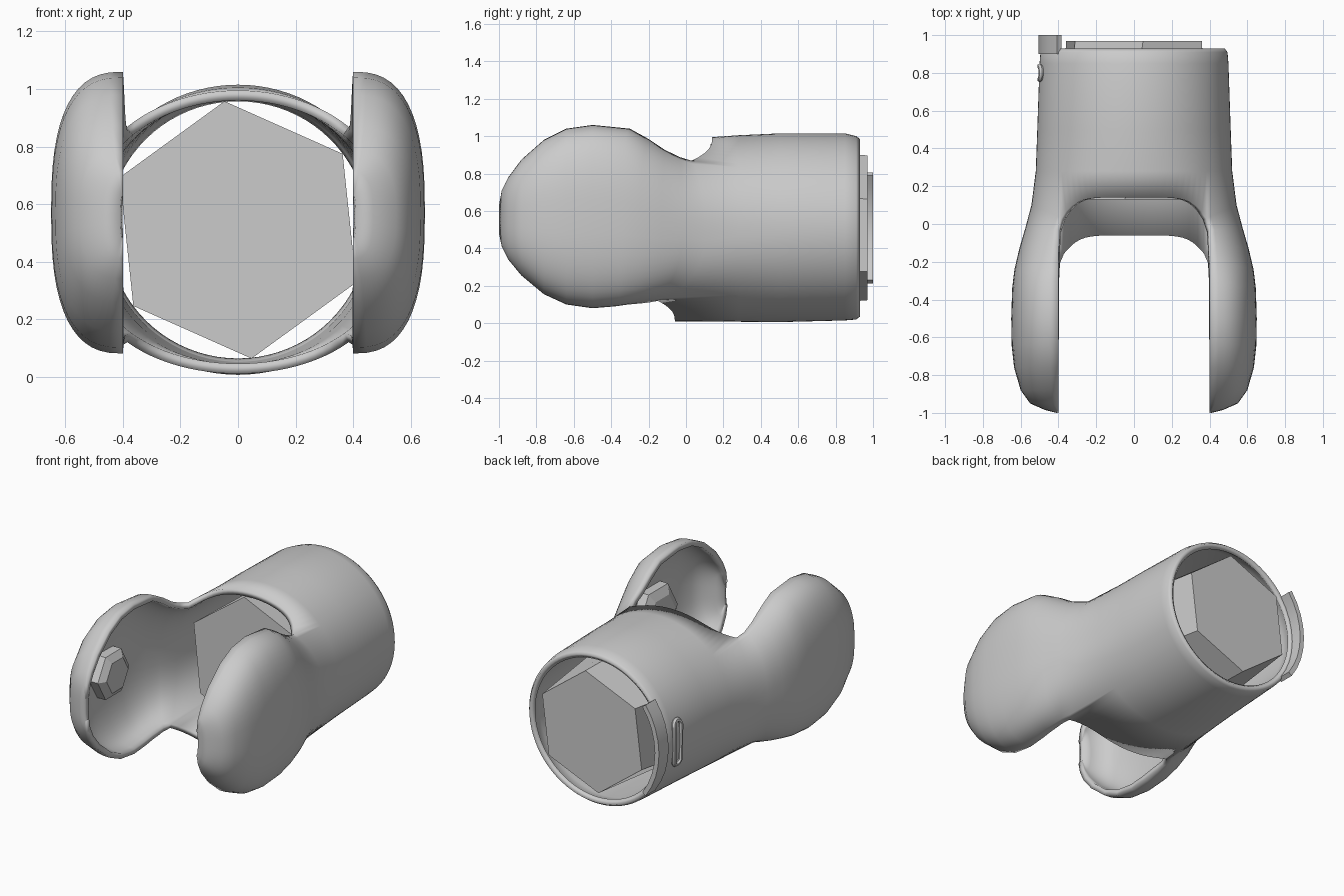
import bpy, bmesh, math
from math import sin, cos, pi, radians

if "Cube" in bpy.data.objects:
    bpy.data.objects.remove(bpy.data.objects["Cube"])

grey = bpy.data.materials.new("light_grey")
grey.use_nodes = True
colour = (0.6, 0.6, 0.6, 1)
grey.diffuse_color = colour
grey.node_tree.nodes["Principled BSDF"].inputs["Base Color"].default_value = colour

MID = 0.51  # height of the tube axis


def make(name, bm):
    bmesh.ops.recalc_face_normals(bm, faces=bm.faces)
    mesh = bpy.data.meshes.new(name)
    bm.to_mesh(mesh)
    bm.free()
    ob = bpy.data.objects.new(name, mesh)
    bpy.context.collection.objects.link(ob)
    mesh.materials.append(grey)
    return ob


def smooth(ob, angle=40):
    bpy.ops.object.select_all(action='DESELECT')
    ob.select_set(True)
    bpy.context.view_layer.objects.active = ob
    bpy.ops.object.shade_smooth_by_angle(angle=radians(angle))


def bridge(bm, a, b):
    for i in range(len(a) - 1):
        bm.faces.new((a[i], b[i], b[i + 1], a[i + 1]))


def spow(v, p):
    return math.copysign(abs(v) ** p, v)


def lean(yt, ym, yb, s):
    """Depth along a section: top, middle and bottom values."""
    return ym + ((yt if s > 0 else yb) - ym) * s * s


# Cheek sections: y at top, middle, bottom, outer x, top z, bottom z, boxiness
cheeks = [
    (-1.0, -1.0, -1.0, .41, .63, .48, 1),
    (-.985, -.985, -.985, .47, .71, .41, 1),
    (-.95, -.95, -.95, .55, .78, .34, 1),
    (-.88, -.88, -.88, .6, .875, .255, 1),
    (-.76, -.76, -.76, .635, .98, .155, 1),
    (-.64, -.64, -.64, .648, 1.04, .10, 1),
    (-.5, -.5, -.5, .65, 1.06, .08, 1),
    (-.3, -.34, -.38, .645, 1.04, .09, 1),
    (-.2, -.24, -.31, .633, .985, .10, .9),
    (-.11, -.13, -.25, .607, .925, .105, .7),
    (-.03, -.02, -.2, .575, .887, .11, .4),
]
# Tube sections: y, outer x, top z, bottom z, top and bottom roundness power
tube = [
    (None, .543, .995, .01, .85, .72),
    (.28, .52, 1.005, .008, .92, .85),
    (.5, .512, 1.015, .006, .97, .95),
    (.85, .5, 1.015, .015, 1, 1),
    (.91, .495, 1.0, .02, 1, 1),
    (.93, .48, .985, .035, 1, 1),
]
STEPS, CAP, EDGE = 28, 12, .385

bm = bmesh.new()
cheek_rows = []
for yt, ym, yb, w, zt, zb, box in cheeks:
    row = []
    limit = math.acos(.4 / w)
    for i in range(STEPS + 1):
        s = 1 - 2 * i / STEPS
        a, t = s * pi / 2, s * limit
        bx = .4 + (w - .4) * max(cos(a), 0) ** .76
        x = box * bx + (1 - box) * w * cos(t)
        z = box * spow(sin(a), .76) + (1 - box) * sin(t) / sin(limit)
        row.append(bm.verts.new((x, lean(yt, ym, yb, s),
                                 (zt + zb) / 2 + z * (zt - zb) / 2)))
    cheek_rows.append(row)

tube_rows = []
for y, w, zt, zb, pt, pb in tube:
    row = []
    limit = math.acos(EDGE / w)
    for i in range(-CAP, STEPS + CAP + 1):
        s = 1 - 2 * i / STEPS
        if abs(s) <= 1:
            t = s * limit
        else:  # crown or floor of the tube, beyond the cheeks
            k = (-i if i < 0 else i - STEPS) / CAP
            t = math.copysign(limit + (pi / 2 - limit) * k, s)
        x = max(w * cos(t), 0)
        z = spow(sin(t), pt if s > 0 else pb)
        yy = y
        if y is None:  # arched front edge between the cheeks
            yy = lean(.03, .1, -.15, max(-1, min(1, s)))
            if abs(s) > 1:
                rise = 1 - (x / EDGE) ** 6
                yy += rise * ((.14 if s > 0 else -.06) - yy)
        row.append(bm.verts.new((x, yy, (zt + zb) / 2 + z * (zt - zb) / 2)))
    tube_rows.append(row)

for a, b in zip(cheek_rows, cheek_rows[1:]):
    bridge(bm, a, b)
bridge(bm, cheek_rows[-1], tube_rows[0][CAP:CAP + STEPS + 1])
for a, b in zip(tube_rows, tube_rows[1:]):
    bridge(bm, a, b)
shell = make("forked_shell", bm)
if sum(p.normal.x * p.area for p in shell.data.polygons) < 0:
    shell.data.flip_normals()
mirror = shell.modifiers.new("mirror", 'MIRROR')
mirror.merge_threshold = 0.002
solid = shell.modifiers.new("wall", 'SOLIDIFY')
solid.thickness = 0.035
solid.offset = -1
smooth(shell, 45)

# Tapered, slightly twisted hexagonal core inside the tube
bm = bmesh.new()
ends = []
for y, r, turn in ((.13, .45, 96), (.97, .39, 83)):
    ends.append([bm.verts.new((r * cos(radians(turn + 60 * k)), y,
                               MID + r * sin(radians(turn + 60 * k)))) for k in range(6)])
    bm.faces.new(ends[-1])
bridge(bm, ends[0] + ends[0][:1], ends[1] + ends[1][:1])
make("hexagonal_core", bm)

# Curved tab on the rear rim
bm = bmesh.new()
loops = []
for i in range(9):
    a = radians(180 - 36 + 72 * i / 8)
    loops.append([bm.verts.new((r * cos(a), y, MID + r * sin(a)))
                  for r, y in ((.505, .9), (.505, 1.0), (.475, 1.0), (.475, .9))])
for a, b in zip(loops, loops[1:]):
    bridge(bm, a + a[:1], b + b[:1])
bm.faces.new(loops[0])
bm.faces.new(loops[-1])
smooth(make("rear_tab", bm))

# Faceted pivot knobs inside the hollow cheeks
for side, name, r in ((-1, "right", .16), (1, "left", .2)):
    bm = bmesh.new()
    rings = []
    for x, k in ((.625, 1), (.55, 1), (.52, .7)):
        rings.append([bm.verts.new((side * x, -.5 + r * k * cos(i * pi / 3),
                                    .56 + r * k * sin(i * pi / 3))) for i in range(6)])
    for a, b in zip(rings, rings[1:]):
        bridge(bm, a + a[:1], b + b[:1])
    bm.faces.new(rings[0])
    bm.faces.new(rings[-1])
    make(name + "_pivot_knob", bm)

# Raised oval loop on the side of the tube
bm = bmesh.new()
loops = []
for i in range(20):
    a = 2 * pi * i / 20
    cy, cz = cos(a), sin(a)
    loop = []
    for j in range(6):
        b = 2 * pi * j / 6
        r = .035 + .014 * cos(b)
        dz = r * cz + math.copysign(.11, cz)
        x = -.498 * math.sqrt(1 - (dz / .5) ** 2) - .018 * (1 + sin(b)) / 1.3
        loop.append(bm.verts.new((x, .8 + r * cy, MID + dz)))
    loops.append(loop)
for a, b in zip(loops, loops[1:] + loops[:1]):
    bridge(bm, a + a[:1], b + b[:1])
smooth(make("side_oval_loop", bm))
